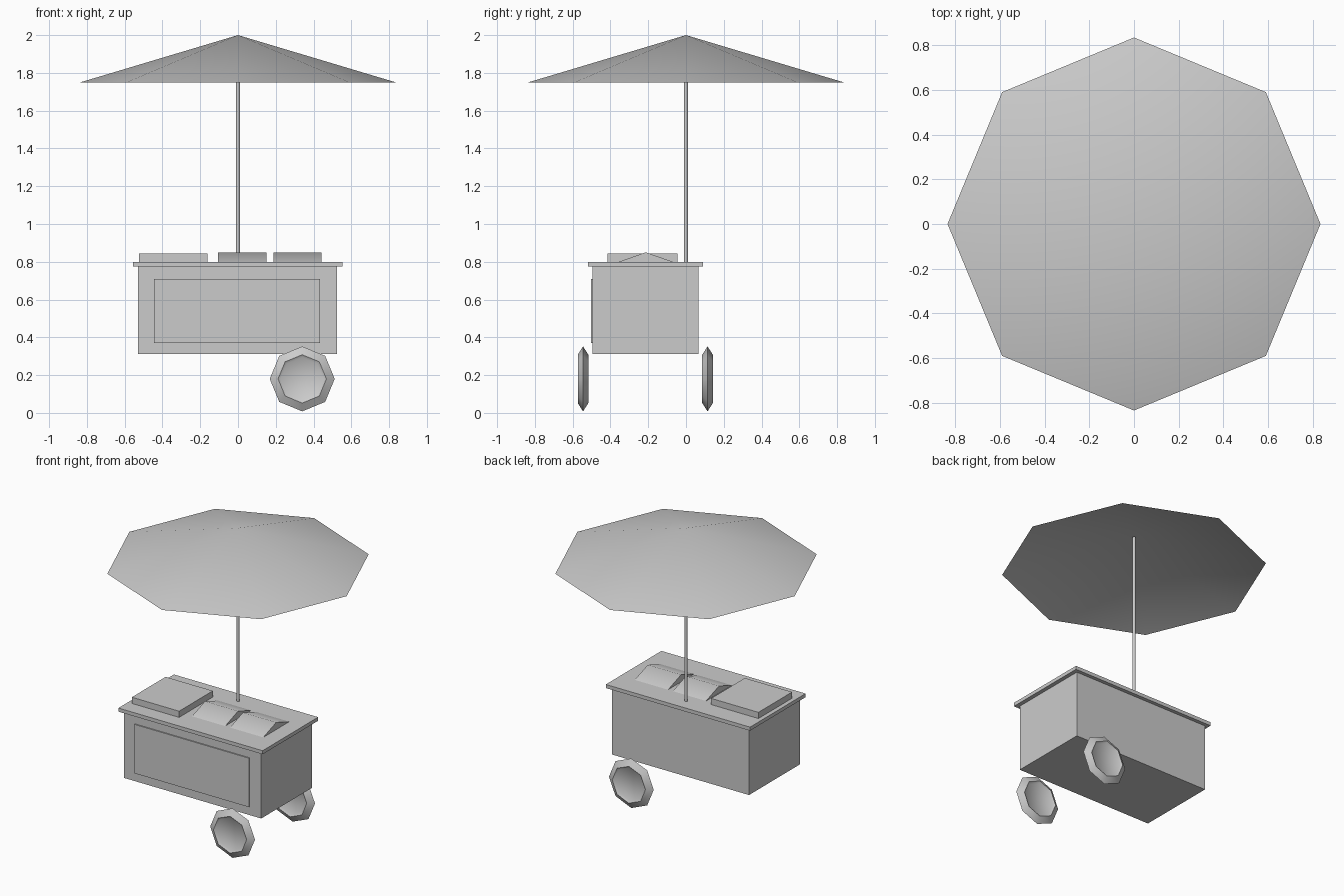
import bpy
import bmesh
from math import cos, sin, pi, radians

cube = bpy.data.objects.get("Cube")
if cube:
    bpy.data.objects.remove(cube, do_unlink=True)

# One plain grey for the whole cart
grey = bpy.data.materials.new("plain grey")
grey.use_nodes = True
grey.diffuse_color = (0.6, 0.6, 0.6, 1)
grey.node_tree.nodes["Principled BSDF"].inputs["Base Color"].default_value = (0.6, 0.6, 0.6, 1)


def finish(name, bm, smooth=None, recalc=True):
    if recalc:
        bmesh.ops.recalc_face_normals(bm, faces=bm.faces)
    mesh = bpy.data.meshes.new(name)
    bm.to_mesh(mesh)
    bm.free()
    mesh.materials.append(grey)
    obj = bpy.data.objects.new(name, mesh)
    bpy.context.collection.objects.link(obj)
    if smooth:
        bpy.ops.object.select_all(action='DESELECT')
        obj.select_set(True)
        bpy.context.view_layer.objects.active = obj
        bpy.ops.object.shade_smooth_by_angle(angle=radians(smooth))
    return obj


def box(name, x, y, z):
    """Box from (low, high) ranges on each axis."""
    bm = bmesh.new()
    bmesh.ops.create_cube(bm, size=1)
    for v in bm.verts:
        v.co = [r[0] if c < 0 else r[1] for c, r in zip(v.co, (x, y, z))]
    return finish(name, bm)


def prism(name, x, profile):
    """Extrude a (y, z) profile along x."""
    bm = bmesh.new()
    face = bm.faces.new([bm.verts.new((x[0], y, z)) for y, z in profile])
    ext = bmesh.ops.extrude_face_region(bm, geom=[face])
    moved = [e for e in ext["geom"] if isinstance(e, bmesh.types.BMVert)]
    bmesh.ops.translate(bm, verts=moved, vec=(x[1] - x[0], 0, 0))
    return finish(name, bm, 50)


def wheel(name, centre, sides=8):
    """Eight-sided wheel with a pointed tread and recessed hub discs."""
    profile = [(0.114, -0.018), (0.128, -0.028), (0.172, 0), (0.128, 0.028), (0.114, 0.018)]
    cx, cy, cz = centre
    bm = bmesh.new()
    rings = [[bm.verts.new((cx + r * cos(2 * pi * i / sides), cy + d,
                            cz + r * sin(2 * pi * i / sides))) for i in range(sides)]
             for r, d in profile]
    for a, b in zip(rings, rings[1:]):
        for i in range(sides):
            j = (i + 1) % sides
            bm.faces.new((a[i], a[j], b[j], b[i]))
    bm.faces.new(rings[0])
    bm.faces.new(rings[-1])
    return finish(name, bm, 70)


# Cart body, front panel and counter
box("cart_body", (-0.53, 0.525), (-0.495, 0.065), (0.312, 0.777))
box("front_panel", (-0.445, 0.435), (-0.503, -0.49), (0.37, 0.71))
box("counter_top", (-0.555, 0.553), (-0.52, 0.09), (0.775, 0.8))

# Things on the counter
box("counter_box", (-0.525, -0.162), (-0.415, -0.045), (0.8, 0.843))
ridge = [(-0.355, 0.8), (-0.07, 0.8), (-0.213, 0.85)]
prism("centre_hatch", (-0.105, 0.15), ridge)
prism("side_hatch", (0.187, 0.443), ridge)

# Wheels
wheel("front_wheel", (0.34, -0.545, 0.18))
wheel("back_wheel", (0.34, 0.114, 0.18))

# Pole
bm = bmesh.new()
bmesh.ops.create_cone(bm, cap_ends=True, segments=8, radius1=0.011, radius2=0.011, depth=1.18)
bmesh.ops.translate(bm, verts=bm.verts, vec=(0, 0, 1.39))
finish("umbrella_pole", bm, 50)

# Open eight-sided canopy
bm = bmesh.new()
apex = bm.verts.new((0, 0, 2))
rim = [bm.verts.new((0.835 * cos(i * pi / 4), 0.835 * sin(i * pi / 4), 1.75)) for i in range(8)]
for i in range(8):
    bm.faces.new((rim[i], rim[(i + 1) % 8], apex))
finish("umbrella_canopy", bm, 40, recalc=False)
